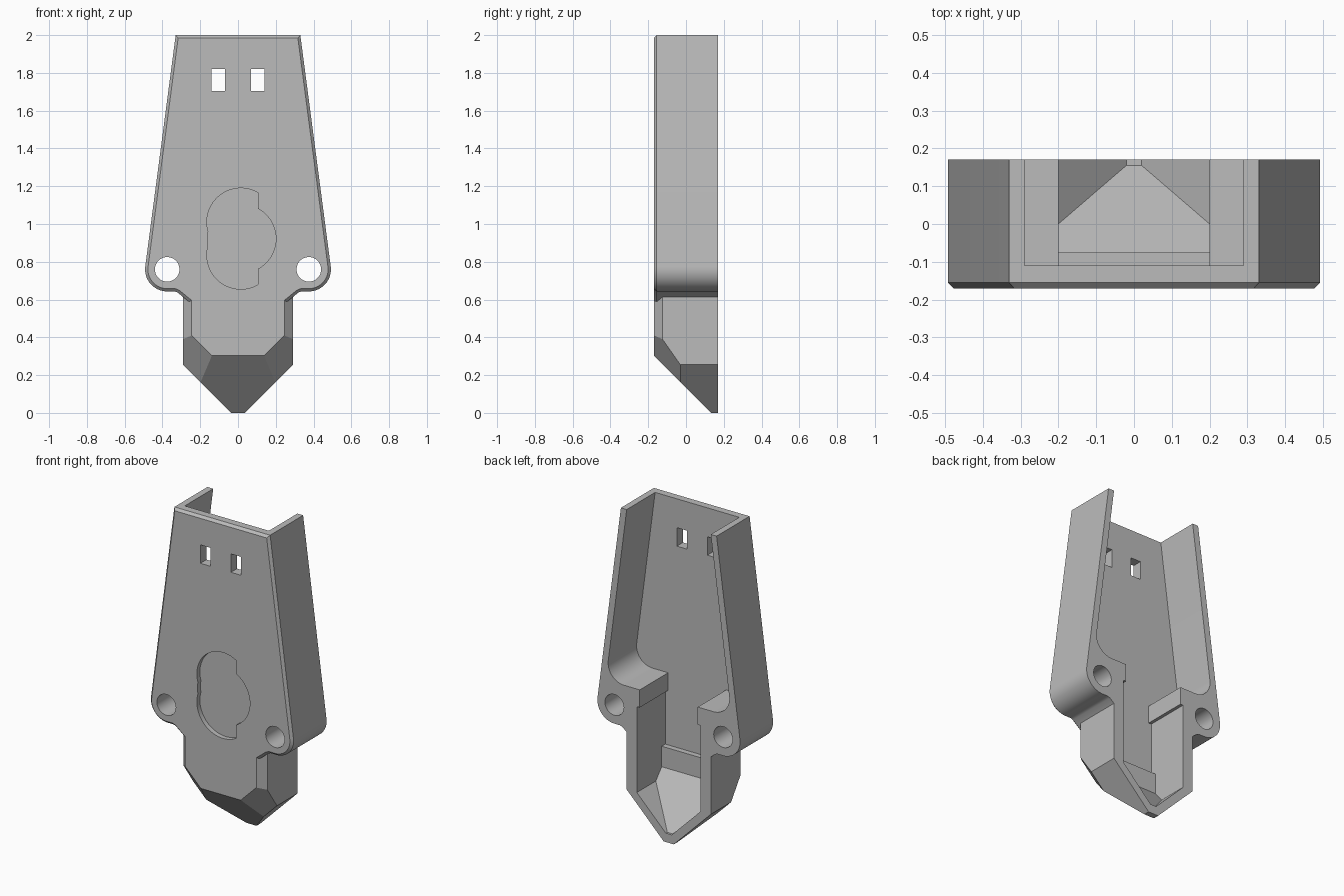
import bpy, bmesh
from math import sin, cos, radians
from mathutils import Vector

cube = bpy.data.objects.get("Cube")
if cube:
    bpy.data.objects.remove(cube, do_unlink=True)

grey = bpy.data.materials.new("plain grey")
grey.use_nodes = True
colour = (0.5, 0.5, 0.5, 1)
grey.diffuse_color = colour
grey.node_tree.nodes["Principled BSDF"].inputs["Base Color"].default_value = colour

FRONT, BACK, FLOOR = -0.17, 0.17, -0.11


def arc(cx, cz, r, start, end, steps=16):
    angles = [radians(start + (end - start) * i / steps) for i in range(steps + 1)]
    return [(cx + r * cos(a), cz + r * sin(a)) for a in angles]


def mirrored(half):
    return half + [(-x, z) for x, z in reversed(half)]


def prism(name, outline, y0, y1, planes=(), chamfer=0):
    """Extrude an xz outline along y, then trim it with (point, normal) planes."""
    bm = bmesh.new()
    face = bm.faces.new([bm.verts.new((x, y0, z)) for x, z in outline])
    new = bmesh.ops.extrude_face_region(bm, geom=[face])["geom"]
    bmesh.ops.translate(bm, vec=(0, y1 - y0, 0),
                        verts=[v for v in new if isinstance(v, bmesh.types.BMVert)])
    if chamfer:
        rim = [e for e in bm.edges if all(abs(v.co.y - y0) < 1e-5 for v in e.verts)]
        bmesh.ops.bevel(bm, geom=rim, offset=chamfer, segments=1, affect='EDGES')
    for point, normal in planes:
        cut = bmesh.ops.bisect_plane(bm, geom=bm.verts[:] + bm.edges[:] + bm.faces[:],
                                     plane_co=point, plane_no=Vector(normal).normalized(),
                                     clear_outer=True)["geom_cut"]
        bmesh.ops.edgeloop_fill(bm, edges=[e for e in cut if isinstance(e, bmesh.types.BMEdge)])
    bmesh.ops.recalc_face_normals(bm, faces=bm.faces[:])
    mesh = bpy.data.meshes.new(name)
    bm.to_mesh(mesh)
    bm.free()
    mesh.materials.append(grey)
    obj = bpy.data.objects.new(name, mesh)
    bpy.context.collection.objects.link(obj)
    return obj


def combine(target, tool, operation):
    mod = target.modifiers.new(tool.name, 'BOOLEAN')
    mod.object, mod.operation, mod.solver = tool, operation, 'EXACT'
    bpy.context.view_layer.objects.active = target
    bpy.ops.object.modifier_apply(modifier=mod.name)
    bpy.data.objects.remove(tool, do_unlink=True)


def rectangle(x0, x1, z0, z1):
    return [(x0, z0), (x1, z0), (x1, z1), (x0, z1)]


# Tapered upper housing with rounded ears
housing = prism("housing", mirrored(
    [(0.33, 2)] + arc(0.375, 0.76, 0.117, 7.4, -90)
    + [(0.335, 0.643), (0.32, 0.637), (0.2, 0.54)]), FRONT, BACK, chamfer=0.015)

# Faceted nose: side chamfers, sloped front and corner facets
trims = [((0, FRONT, 0.303), (0, -1, -1))]
for s in (1, -1):
    trims.append(((s * 0.245, FRONT, 0), (s, -1, 0)))
    trims.append(((s * 0.14, FRONT, 0.305), (s * 0.14, -0.2, -0.14)))
nose = prism("nose", mirrored([(0.2, 0.7), (0.29, 0.613), (0.29, 0.255), (0.035, 0)]),
             FRONT, BACK, trims)
combine(housing, nose, 'UNION')

# Open-backed cavity, narrowing to the lips above the channel
combine(housing, prism("cavity", mirrored(
    [(0.277, 2.1)] + arc(0.308, 1.01, 0.11, 7.4, -90)
    + [(0.2, 0.9), (0.2, 0.79), (0.22, 0.79), (0.22, 0.45)]), FLOOR, 0.3), 'DIFFERENCE')

# Raised step and sloped pocket inside the nose
combine(housing, prism("pocket", mirrored(
    [(0.22, 0.5), (0.22, 0.255), (0.02, 0.055)]), -0.075, 0.3,
    [((0, 0, 0.235), (0, -0.18, -0.155))]), 'DIFFERENCE')

# Ear holes and upper slots
for s in (1, -1):
    combine(housing, prism("ear_hole", arc(s * 0.375, 0.76, 0.065, 0, 352.5, 47),
                           -0.3, 0.3), 'DIFFERENCE')
    combine(housing, prism("slot", rectangle(s * 0.105 - 0.035, s * 0.105 + 0.035, 1.705, 1.82),
                           -0.3, 0), 'DIFFERENCE')

# Shallow lobed recess in the front, flat-sided on its upper and lower lobes
for z in (1.01, 0.835):
    lobe = [(min(x, 0.105), h) for x, h in arc(0.015, z, 0.18, 60, 300, 40)]
    combine(housing, prism("lobe", lobe, -0.3, FRONT + 0.03), 'DIFFERENCE')
combine(housing, prism("middle_lobe", arc(0.02, 0.922, 0.181, 0, 354, 59),
                       -0.3, FRONT + 0.03), 'DIFFERENCE')

bpy.ops.object.select_all(action='DESELECT')
housing.select_set(True)
bpy.context.view_layer.objects.active = housing
bpy.ops.object.shade_smooth_by_angle(angle=radians(25))
